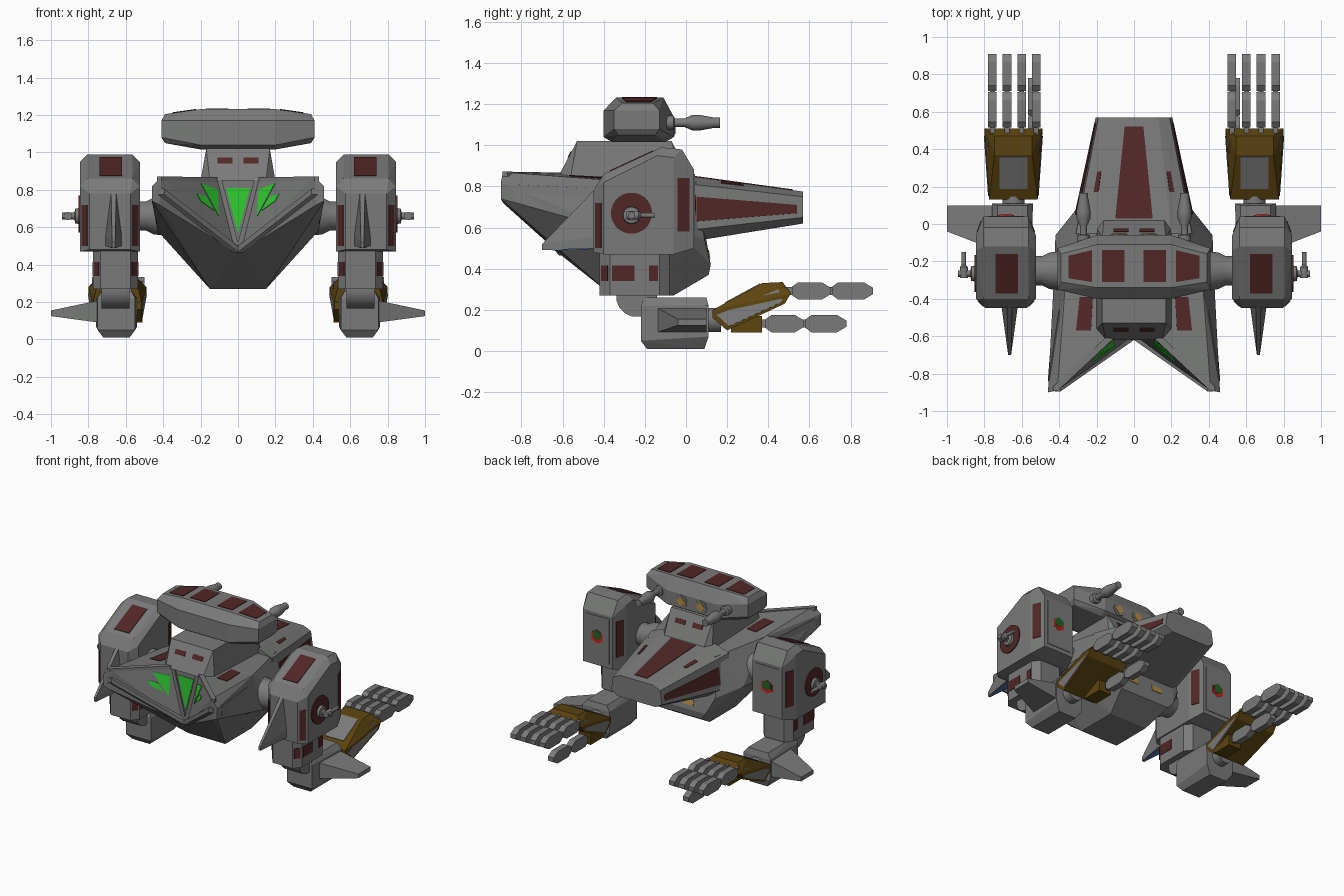
import bpy, bmesh, math
from mathutils import Vector
from mathutils.bvhtree import BVHTree

if "Cube" in bpy.data.objects:
    bpy.data.objects.remove(bpy.data.objects["Cube"])


def material(name, r, g, b):
    m = bpy.data.materials.new(name)
    m.diffuse_color = (r, g, b, 1)
    m.use_nodes = True
    m.node_tree.nodes["Principled BSDF"].inputs["Base Color"].default_value = m.diffuse_color
    return m


GREY = material("armour grey", 0.19, 0.195, 0.19)
MAROON = material("dark maroon", 0.085, 0.02, 0.02)
BROWN = material("bronze brown", 0.11, 0.058, 0.005)
GLASS = material("green glass", 0.03, 0.62, 0.03)
GOLD = material("gold", 0.45, 0.27, 0.06)
BLUE = material("blue", 0.09, 0.2, 0.45)
RED = material("bright red", 0.75, 0.01, 0.01)
LEAF = material("dark green", 0.015, 0.12, 0.02)


def finish(name, bm, mat, mirror=False, smooth=False):
    bmesh.ops.recalc_face_normals(bm, faces=bm.faces)
    me = bpy.data.meshes.new(name)
    bm.to_mesh(me)
    bm.free()
    me.materials.append(mat)
    if smooth:
        me.polygons.foreach_set("use_smooth", [True] * len(me.polygons))
        me.set_sharp_from_angle(angle=math.radians(35))
    ob = bpy.data.objects.new(name, me)
    bpy.context.collection.objects.link(ob)
    if mirror:
        ob.modifiers.new("Mirror", 'MIRROR')
    return ob


def both(cx, pts):
    """Points symmetric about the plane x = cx."""
    return [(cx + s * x, y, z) for s in (1, -1) for x, y, z in pts]


def hull(name, groups, mat=GREY, mirror=False):
    """One object made of convex faceted blocks."""
    bm = bmesh.new()
    for pts in groups:
        vs = [bm.verts.new(p) for p in pts]
        bmesh.ops.convex_hull(bm, input=vs)
    bmesh.ops.delete(bm, geom=[v for v in bm.verts if not v.link_faces], context='VERTS')
    bmesh.ops.dissolve_limit(bm, angle_limit=0.03, verts=bm.verts[:], edges=bm.edges[:])
    return finish(name, bm, mat, mirror)


def box(x, y, z):
    return [(a, b, c) for a in x for b in y for c in z]


def lathe(name, axis, centre, prof, mat=GREY, mirror=True, n=16):
    """Turned part: prof is (position along axis, radius)."""
    bm = bmesh.new()
    rings = []
    for t, r in prof:
        ring = []
        for i in range(n):
            a = 2 * math.pi * (i + 0.5) / n
            p = Vector(centre)
            p[axis] = t
            p[(axis + 1) % 3] += r * math.cos(a)
            p[(axis + 2) % 3] += r * math.sin(a)
            ring.append(bm.verts.new(p))
        rings.append(ring)
    for a, b in zip(rings, rings[1:]):
        for i in range(n):
            bm.faces.new((a[i], a[i - 1], b[i - 1], b[i]))
    bm.faces.new(rings[0])
    bm.faces.new(rings[-1])
    return finish(name, bm, mat, mirror, True)


def plate(name, target, axis, sign, pts, mat=MAROON, mirror=True, lift=0.004):
    """Thin plate projected along an axis onto the target's surface."""
    me = target.data
    tree = BVHTree.FromPolygons([v.co for v in me.vertices], [p.vertices[:] for p in me.polygons])
    d = Vector((0, 0, 0))
    d[axis] = -sign
    hits = []
    for p in pts:
        o = list(p)
        o.insert(axis, 3 * sign)
        loc, nor, _, _ = tree.ray_cast(Vector(o), d)
        if loc is None:
            return
        hits.append((loc, nor if nor.dot(d) < 0 else -nor))
    nor = sum((h[1] for h in hits), Vector()).normalized()
    bm = bmesh.new()
    top = [bm.verts.new(h[0] + nor * lift) for h in hits]
    low = [bm.verts.new(h[0] - nor * 0.001) for h in hits]
    bm.faces.new(top)
    bm.faces.new(low[::-1])
    for i in range(len(pts)):
        bm.faces.new((top[i - 1], low[i - 1], low[i], top[i]))
    finish(name, bm, mat, mirror)


def rect(a0, a1, b0, b1):
    return [(a0, b0), (a1, b0), (a1, b1), (a0, b1)]


def ngon(cx, cy, r, n):
    return [(cx + r * math.cos(2 * math.pi * i / n + math.pi / 2),
             cy + r * math.sin(2 * math.pi * i / n + math.pi / 2)) for i in range(n)]


# Main hull: faceted core plus two forward prongs
core = both(0, [(0.1, -0.6, 0.86), (0.37, -0.36, 0.83), (0.27, 0.05, 0.82), (0.43, -0.32, 0.58),
                (0, -0.6, 0.46), (0.15, -0.36, 0.27), (0.15, -0.06, 0.27), (0.2, 0.11, 0.37),
                (0.24, 0.12, 0.42), (0.3, 0.09, 0.54), (0.42, -0.06, 0.6)])
prong = [(0.1, -0.6, 0.86), (0.41, -0.89, 0.87), (0.46, -0.9, 0.82), (0.46, -0.9, 0.74),
         (0.42, -0.89, 0.72), (0.37, -0.36, 0.83), (0.43, -0.32, 0.58), (0, -0.6, 0.46),
         (0.15, -0.36, 0.27)]
body = hull("hull", [core, prong, [(-x, y, z) for x, y, z in prong]])
plate("prong_panel", body, 2, 1, [(0.22, -0.39), (0.29, -0.39), (0.31, -0.57), (0.23, -0.57)])
plate("prong_side_panel", body, 0, 1, [(-0.5, 0.62), (-0.46, 0.79), (-0.84, 0.81), (-0.84, 0.74)], GREY)
plate("middle_window", body, 1, -1, [(-0.065, 0.81), (0.065, 0.81), (0, 0.57)], GLASS, False)
plate("side_window", body, 1, -1, [(0.11, 0.8), (0.2, 0.835), (0.105, 0.66)], GLASS)
plate("outer_window", body, 1, -1, [(0.13, 0.69), (0.17, 0.76), (0.22, 0.78), (0.2, 0.74)], GLASS)
plate("rear_vent", body, 1, 1, rect(0.06, 0.14, 0.45, 0.49), GOLD)


# Raised edge struts on the canopy and prongs
def strut(name, p, q, w):
    hull(name, [[Vector(e) + Vector((a, b, c)) for e in (p, q)
                 for a, b, c in box((-w, w), (-w, w), (-w, w))]], mirror=True)


strut("canopy_strut", (0.1, -0.6, 0.85), (0.005, -0.6, 0.48), 0.012)
strut("prong_strut", (0.41, -0.88, 0.79), (0.01, -0.6, 0.48), 0.016)
strut("prong_top_rail", (0.12, -0.6, 0.855), (0.42, -0.88, 0.86), 0.012)

# Tail
tail = hull("tail", [both(0, [(0.2, -0.05, 0.86), (0.31, -0.05, 0.82), (0.34, -0.05, 0.58),
                              (0.27, -0.05, 0.52), (0.13, 0.57, 0.775), (0.19, 0.57, 0.75),
                              (0.205, 0.57, 0.65), (0.15, 0.57, 0.62)])])
plate("tail_stripe", tail, 2, 1, [(-0.1, 0.03), (0.1, 0.03), (0.05, 0.52), (-0.05, 0.52)], mirror=False)
plate("tail_side_stripe", tail, 0, 1, [(0.05, 0.63), (0.05, 0.75), (0.54, 0.71), (0.54, 0.67)])
plate("tail_top_mark", tail, 2, 1, [(0.19, 0.17), (0.215, 0.17), (0.195, 0.28), (0.175, 0.28)])

# Neck with stripes front and back
neck = hull("neck", [both(0, [(0.15, -0.62, 0.85), (0.2, -0.56, 0.85), (0.17, -0.53, 1.02),
                              (0.17, -0.07, 1.02), (0.2, -0.02, 0.83), (0.16, 0.03, 0.83)])])
for s in (-1, 1):
    plate("neck_stripe", neck, 1, s, rect(0.03, 0.11, 0.94, 0.97))

# Arched head with top panels, lamps and rear guns
head = hull("head", [both(0, [
    (0.41, -0.35, 1.08), (0.41, -0.35, 1.17), (0.39, -0.31, 1.205), (0.39, -0.16, 1.205),
    (0.41, -0.13, 1.17), (0.41, -0.13, 1.08), (0.39, -0.33, 1.05), (0.39, -0.15, 1.05),
    (0.2, -0.4, 1.04), (0.2, -0.4, 1.17), (0.2, -0.34, 1.232), (0.2, -0.11, 1.232),
    (0.2, -0.06, 1.14), (0.2, -0.06, 1.04), (0.2, -0.36, 1.016), (0.2, -0.1, 1.016)])])
plate("head_inner_panel", head, 2, 1, rect(0.05, 0.17, -0.31, -0.14))
plate("head_outer_panel", head, 2, 1, [(0.225, -0.31), (0.35, -0.29), (0.35, -0.17), (0.225, -0.14)])
plate("lamp_frame", head, 1, 1, ngon(0.08, 1.09, 0.048, 8), GREY)
plate("lamp", head, 1, 1, ngon(0.08, 1.09, 0.036, 4), GOLD, lift=0.008)
lathe("gun", 1, (0.27, 0, 1.11), [(-0.12, 0.035), (-0.06, 0.035), (-0.055, 0.02), (-0.01, 0.02),
                                  (0.03, 0.038), (0.07, 0.038), (0.14, 0.025), (0.165, 0.025)])

# Shoulder joint and upper arm
lathe("shoulder_joint", 0, (0, -0.25, 0.66), [(0.36, 0.11), (0.45, 0.1), (0.49, 0.08), (0.56, 0.08)])
arm = hull("upper_arm", [both(0.685, [
    (0.16, -0.4, 0.47), (0.11, -0.45, 0.48), (0.11, -0.45, 0.78), (0.16, -0.4, 0.82),
    (0.12, -0.4, 0.86), (0.16, -0.14, 0.95), (0.12, -0.12, 0.99), (0.12, -0.02, 0.98),
    (0.16, -0.06, 0.94), (0.16, -0.06, 0.47), (0.12, 0.04, 0.5), (0.12, 0.04, 0.88)])], mirror=True)
plate("arm_top_panel", arm, 2, 1, rect(0.62, 0.74, -0.37, -0.16))
plate("arm_outer_stripe", arm, 1, -1, rect(0.805, 0.835, 0.5, 0.72))
plate("arm_inner_stripe", arm, 1, -1, rect(0.535, 0.565, 0.5, 0.72))
plate("arm_rear_stripe", arm, 1, 1, rect(0.815, 0.838, 0.58, 0.84))
plate("arm_rear_inner_stripe", arm, 1, 1, rect(0.532, 0.555, 0.58, 0.84))
plate("arm_back_cover", arm, 1, 1, rect(0.59, 0.78, 0.53, 0.86), GREY)
plate("arm_back_patch_rim", arm, 1, 1, ngon(0.685, 0.71, 0.05, 6), RED, lift=0.007)
plate("arm_back_patch", arm, 1, 1, ngon(0.685, 0.72, 0.038, 6), LEAF, lift=0.0095)
lathe("arm_disc", 0, (0, -0.265, 0.67), [(0.83, 0.1), (0.852, 0.1)], MAROON, n=24)
lathe("arm_hub", 0, (0, -0.265, 0.66), [(0.84, 0.045), (0.87, 0.04), (0.875, 0.018), (0.94, 0.018)])
lathe("arm_side_gun", 1, (0.91, 0, 0.66), [(-0.29, 0.022), (-0.23, 0.022), (-0.22, 0.012), (-0.15, 0.012)])
fin = hull("shoulder_fin", [both(0.665, [(0.045, -0.43, 0.5), (0.045, -0.43, 0.56), (0.014, -0.43, 0.8),
                                         (0.008, -0.7, 0.49), (0.008, -0.7, 0.52)])], mirror=True)
plate("fin_underside", fin, 2, -1, [(0.64, -0.47), (0.69, -0.47), (0.675, -0.65), (0.655, -0.65)], BLUE)

# Lower arm, elbow and forearm
lower = hull("lower_arm", [both(0.655, [(x, y, z) for x, y in ((0.12, -0.37), (0.08, -0.42), (0.12, -0.13),
                                        (0.08, -0.08)) for z in (0.27, 0.48)])], mirror=True)
plate("lower_arm_panel", lower, 0, 1, rect(-0.36, -0.25, 0.34, 0.415))
plate("lower_arm_rear_panel", lower, 0, 1, rect(-0.18, -0.135, 0.34, 0.415))
plate("lower_arm_inner_panel", lower, 0, -1, rect(-0.36, -0.25, 0.34, 0.415))
for x in (0.543, 0.742):
    plate("lower_arm_corner", lower, 1, -1, rect(x, x + 0.026, 0.34, 0.415))
lathe("elbow", 0, (0, -0.24, 0.265), [(0.58, 0.1), (0.73, 0.1)])
hull("forearm", [both(0.65, [(0.1, -0.22, 0.05), (0.1, -0.22, 0.22), (0.08, -0.2, 0.26), (0.08, 0.1, 0.26),
                             (0.11, 0.11, 0.22), (0.11, 0.11, 0.07), (0.07, 0.09, 0.01),
                             (0.07, -0.19, 0.01)])], mirror=True)
hull("forearm_fin", [box((0.74,), (-0.14, 0.1), (0.09, 0.21)) +
                     box((1.0,), (-0.04, 0.1), (0.125, 0.155))], mirror=True)
lathe("wrist", 1, (0.645, 0, 0.15), [(0.08, 0.06), (0.17, 0.06)])

# Hand: bronze palm with grey plates
HX = 0.645
palm = hull("palm", [both(HX, [(0.13, 0.13, 0.16), (0.13, 0.13, 0.2), (0.1, 0.37, 0.33), (0.1, 0.47, 0.335),
                               (0.155, 0.51, 0.28), (0.155, 0.48, 0.23), (0.13, 0.2, 0.1)]),
                     box((0.51, 0.61), (0.22, 0.37), (0.09, 0.17))], BROWN, True)
plate("palm_top_plate", palm, 2, 1, rect(0.57, 0.72, 0.19, 0.36), GREY)
for s in (-1, 1):
    plate("palm_side_plate", palm, 0, s, [(0.15, 0.175), (0.45, 0.3), (0.47, 0.24), (0.21, 0.12)], GREY)


# Fingers and thumb: two faceted segments each with small knuckles
def finger(name, x, y, z, lengths):
    groups = []
    for n in lengths:
        groups.append([(x + s, yy, z + k * h) for s in (-0.023, 0.023) for k in (-1, 1)
                       for yy, h in ((y, 0.02), (y + 0.03, 0.042), (y + n - 0.045, 0.042), (y + n, 0.015))])
        groups.append(box((x - 0.013, x + 0.013), (y - 0.04, y + 0.02), (z - 0.02, z + 0.02)))
        y += n + 0.005
    hull(name, groups, mirror=True, mat=GREY)


for i in range(4):
    finger("finger", 0.523 + 0.078 * i, 0.515, 0.292, (0.19, 0.2))
finger("thumb", 0.545, 0.385, 0.133, (0.19, 0.2))
